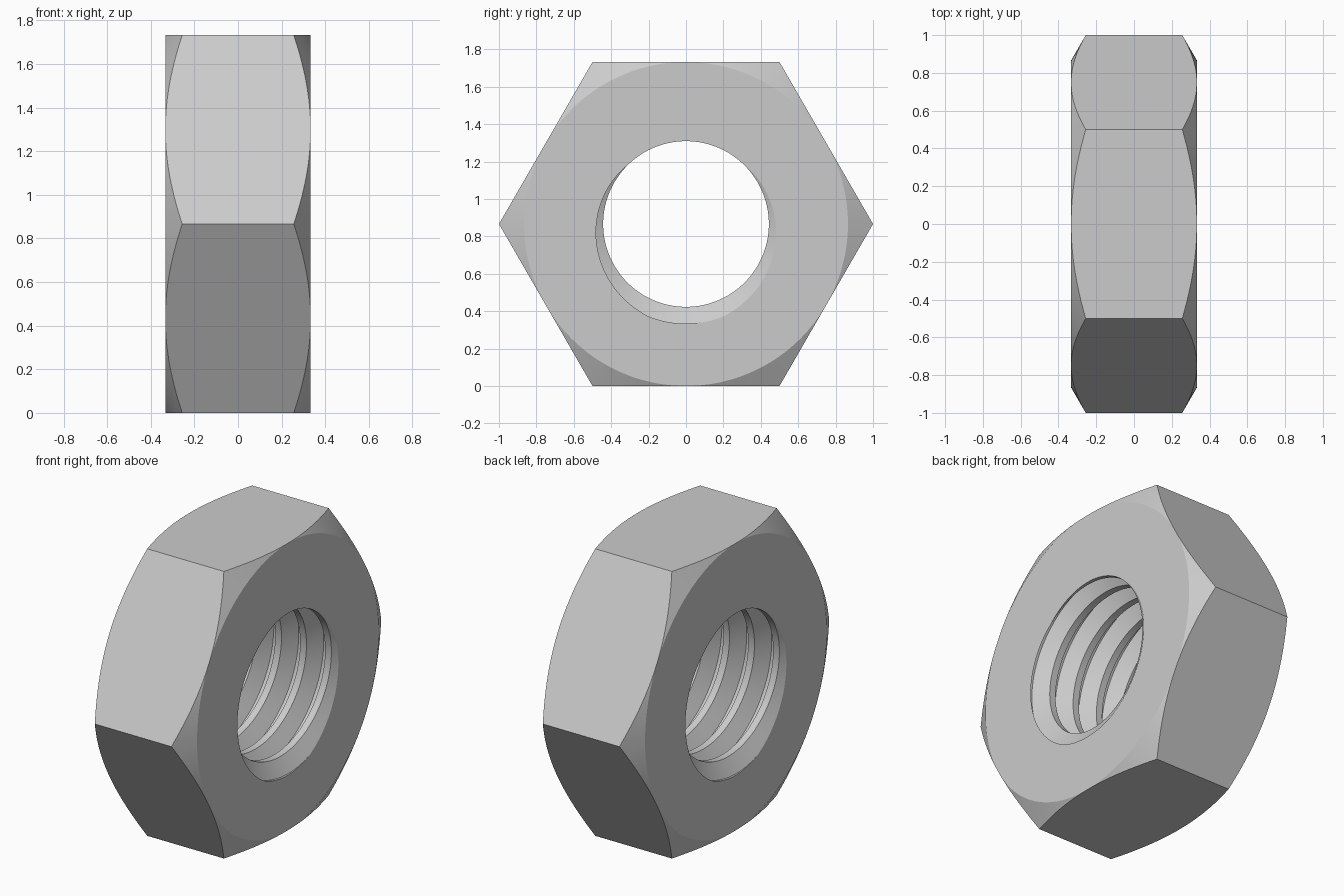
import bpy
import bmesh
from math import cos, sin, tan, pi, radians

cube = bpy.data.objects.get("Cube")
if cube:
    bpy.data.objects.remove(cube, do_unlink=True)

FLAT = cos(pi / 6)               # distance from axis to each hexagon side
PITCH = 0.1665
HALF = 2 * PITCH                 # half thickness: four thread turns in total
MINOR, MAJOR = 0.443, 0.533      # thread crest and root radii
STEPS = 144

steel = bpy.data.materials.new("steel_grey")
steel.use_nodes = True
colour = (0.6, 0.6, 0.6, 1)
steel.diffuse_color = colour
steel.node_tree.nodes["Principled BSDF"].inputs["Base Color"].default_value = colour


def thread_radius(x, turn):
    """Radius of the right-handed 60 degree thread at a depth and angle."""
    u = (x - HALF) / PITCH - turn
    d = abs(u - round(u))
    t = min(max((d - 1 / 16) / (5 / 16), 0), 1)
    return MAJOR + (MINOR - MAJOR) * t


def section(angle):
    """Closed (x, radius) outline of the nut at one angle around its axis."""
    # Hexagon side with the conical corner chamfers
    off = (angle + pi / 6) % (pi / 3) - pi / 6
    side = FLAT / cos(pi / 6 - abs(off))
    edge = HALF - (side - FLAT) * tan(pi / 6)
    points = [(-HALF, FLAT), (-edge, side), (edge, side), (HALF, FLAT)]
    # Thread corners, clipped at the two end faces
    turn = angle / (2 * pi) - 0.75
    for k in range(2, -7, -1):
        for o in (6 / 16, 1 / 16, -1 / 16, -6 / 16):
            x = HALF + (turn + k + o) * PITCH
            x = min(max(x, -HALF), HALF)
            points.append((x, thread_radius(x, turn)))
    return points


# Sweep the section around the x axis
bm = bmesh.new()
columns = []
for i in range(STEPS + 1):
    a = 2 * pi * i / STEPS
    columns.append([bm.verts.new((x, r * cos(a), FLAT + r * sin(a)))
                    for x, r in section(a)])
for left, right in zip(columns, columns[1:]):
    for j in range(len(left)):
        n = (j + 1) % len(left)
        bm.faces.new((left[j], left[n], right[n], right[j]))

# Close the seam and clear the clipped thread corners
bmesh.ops.remove_doubles(bm, verts=bm.verts, dist=1e-5)
bmesh.ops.dissolve_degenerate(bm, dist=1e-5, edges=bm.edges)
bmesh.ops.recalc_face_normals(bm, faces=bm.faces)

mesh = bpy.data.meshes.new("hex_nut")
bm.to_mesh(mesh)
bm.free()
mesh.materials.append(steel)
nut = bpy.data.objects.new("hex_nut", mesh)
bpy.context.collection.objects.link(nut)

# Smooth the cones and threads, keep the edges crisp
bpy.ops.object.select_all(action="DESELECT")
nut.select_set(True)
bpy.context.view_layer.objects.active = nut
bpy.ops.object.shade_smooth_by_angle(angle=radians(20))
